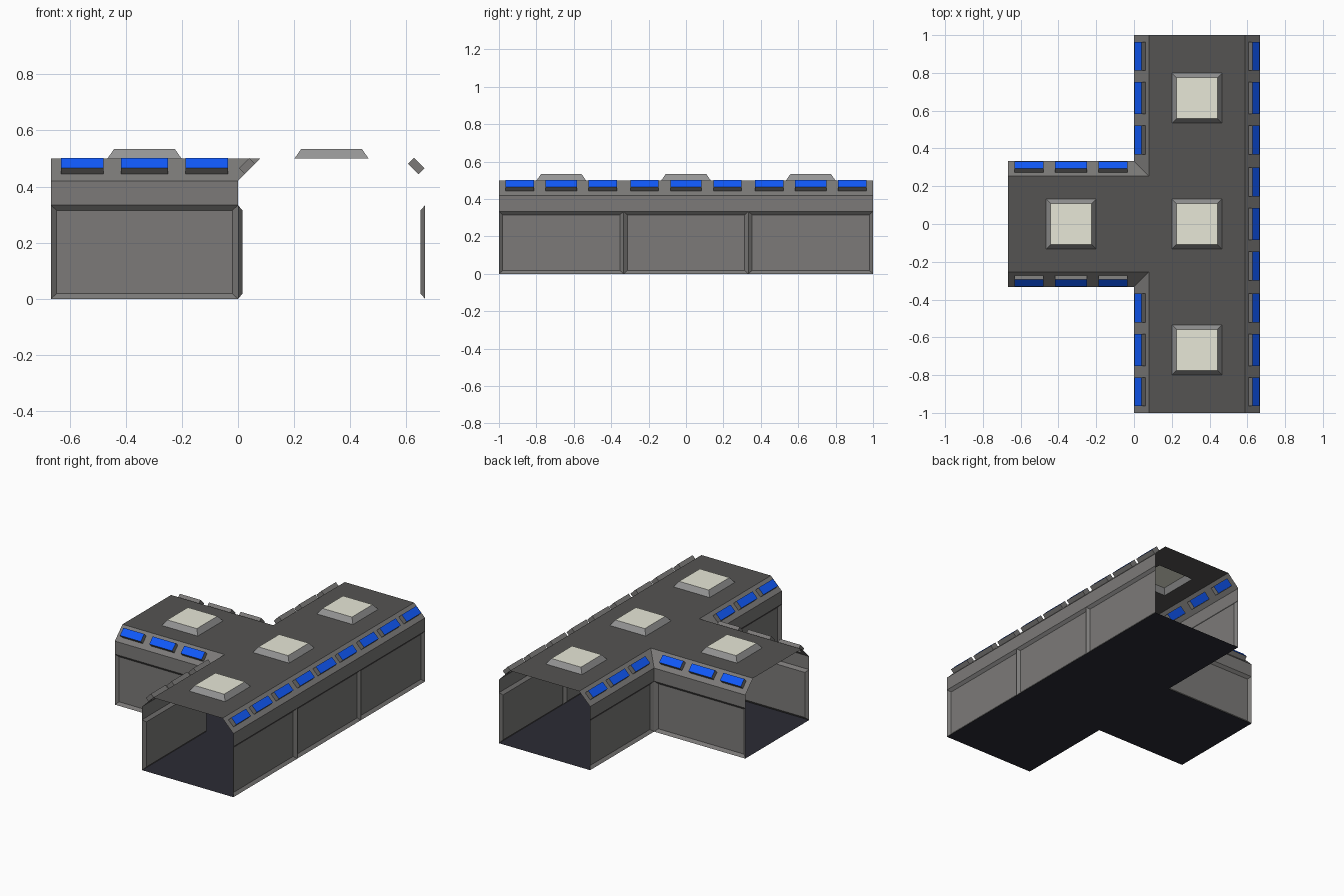
import bpy, bmesh
from mathutils import Vector, Matrix

if "Cube" in bpy.data.objects:
    bpy.data.objects.remove(bpy.data.objects["Cube"])

T = 2 / 3            # corridor width and module length
S = T / 2
CH = 0.08            # roof chamfer
H, EAVE, PANEL = 0.5, 0.42, 1 / 3


def mat(name, r, g, b):
    m = bpy.data.materials.new(name)
    m.diffuse_color = (r, g, b, 1)
    m.use_nodes = True
    m.node_tree.nodes["Principled BSDF"].inputs["Base Color"].default_value = m.diffuse_color
    return m


WALL = mat("wall_grey", 0.20, 0.195, 0.19)
ROOF = mat("roof_grey", 0.09, 0.088, 0.085)
TRIM = mat("trim_grey", 0.30, 0.30, 0.30)
FLOOR = mat("floor_dark", 0.025, 0.025, 0.035)
BLUE = mat("window_blue", 0.005, 0.10, 0.95)
CREAM = mat("lamp_cream", 0.80, 0.80, 0.68)


def build(name, faces, mats):
    """faces: list of (corner points, material index)"""
    bm = bmesh.new()
    for pts, mi in faces:
        bm.faces.new([bm.verts.new(p) for p in pts]).material_index = mi
    bmesh.ops.remove_doubles(bm, verts=bm.verts, dist=1e-5)
    me = bpy.data.meshes.new(name)
    bm.to_mesh(me)
    bm.free()
    for m in mats:
        me.materials.append(m)
    ob = bpy.data.objects.new(name, me)
    bpy.context.collection.objects.link(ob)
    return ob


def rect(u0, u1, v0, v1, w=0.0):
    return [(u0, v0, w), (u1, v0, w), (u1, v1, w), (u0, v1, w)]


def ring(a, b, mi):
    """quads joining two four-sided loops"""
    return [([a[i], a[(i + 1) % 4], b[(i + 1) % 4], b[i]], mi) for i in range(4)]


def place(faces, origin, u, v):
    """map local (u, v, outward) faces into the model"""
    u, v = Vector(u).normalized(), Vector(v).normalized()
    n = u.cross(v)
    return [([Vector(origin) + u * p[0] + v * p[1] + n * p[2] for p in pts], mi)
            for pts, mi in faces]


def wall(name, origin, u, modules):
    """vertical wall with one recessed panel per module"""
    f = []
    for i in range(modules):
        a, b = i * T, (i + 1) * T
        outer = rect(a, b, 0, PANEL)
        inner = rect(a + 0.02, b - 0.02, 0.018, PANEL - 0.018, -0.016)
        f += ring(outer, inner, 0) + [(inner, 0), (rect(a, b, PANEL, EAVE), 0)]
    build(name, place(f, origin, u, (0, 0, 1)), [WALL])


def chamfer(name, origin, u, inward, modules, ext0=0, ext1=0):
    """sloped eave with openings pushed out into blue windows;
    ext0 / ext1 lengthen the top edge into a valley"""
    L, W = modules * T, CH * 2 ** 0.5
    lo, hi, out = 0.034, 0.086, 0.03
    f, cuts = [], []
    for i in range(modules):
        c = (i + 0.5) * T
        for d, hw in ((-0.222, 0.076), (0, 0.084), (0.222, 0.076)):
            cuts.append((c + d - hw, c + d + hw))
    e0, e1 = cuts[0][0], cuts[-1][1]
    f.append(([(0, 0, 0), (e0, 0, 0), (e0, W, 0), (-ext0, W, 0)], 0))
    f.append(([(e1, 0, 0), (L, 0, 0), (L + ext1, W, 0), (e1, W, 0)], 0))
    for k, (a, b) in enumerate(cuts):
        f += [(rect(a, b, 0, lo), 0), (rect(a, b, hi, W), 0)]
        if k:
            f.append((rect(cuts[k - 1][1], a, 0, W), 0))
        top = rect(a, b, lo, hi, out)
        f += ring(rect(a, b, lo, hi), top, 0) + [(top, 1)]
    slope = Vector(inward) + Vector((0, 0, 1))
    build(name, place(f, Vector(origin) + Vector((0, 0, EAVE)), u, slope), [WALL, BLUE])


# walls and eaves: name, start corner, run direction, inward direction, modules, valleys
for name, o, u, inn, n, e0, e1 in (
    ("right", (T, -1, 0), (0, 1, 0), (-1, 0, 0), 3, 0, 0),
    ("left_back", (0, 1, 0), (0, -1, 0), (1, 0, 0), 1, 0, CH),
    ("left_front", (0, -S, 0), (0, -1, 0), (1, 0, 0), 1, CH, 0),
    ("branch_front", (-T, -S, 0), (1, 0, 0), (0, 1, 0), 1, 0, CH),
    ("branch_back", (0, S, 0), (-1, 0, 0), (0, -1, 0), 1, CH, 0),
):
    wall(name + "_wall", o, u, n)
    chamfer(name + "_eave", o, u, inn, n, e0, e1)

# floor
build("floor", [(rect(0, T, -1, -S)[::-1], 0), (rect(0, T, -S, S)[::-1], 0),
                (rect(0, T, S, 1)[::-1], 0), (rect(-T, 0, -S, S)[::-1], 0)], [FLOOR])

# roof with square openings under the lamps
R, Q = 0.132, S - CH
roof = []
lamps = [(S, -T), (S, 0), (S, T), (-S, 0)]
tiles = [(CH, T - CH, -1, -Q), (CH, T - CH, -Q, Q), (CH, T - CH, Q, 1), (-T, CH, -Q, Q)]
for (x, y), (x0, x1, y0, y1) in zip(lamps, tiles):
    roof += ring(rect(x0, x1, y0, y1, H), rect(x - R, x + R, y - R, y + R, H), 0)
build("roof", roof, [ROOF])

# raised roof lamps
for i, (x, y) in enumerate(lamps):
    r = 0.108
    top = rect(x - r, x + r, y - r, y + r, H + 0.034)
    build(f"roof_lamp_{i + 1}",
          ring(rect(x - R, x + R, y - R, y + R, H), top, 0) + [(top, 1)], [TRIM, CREAM])
